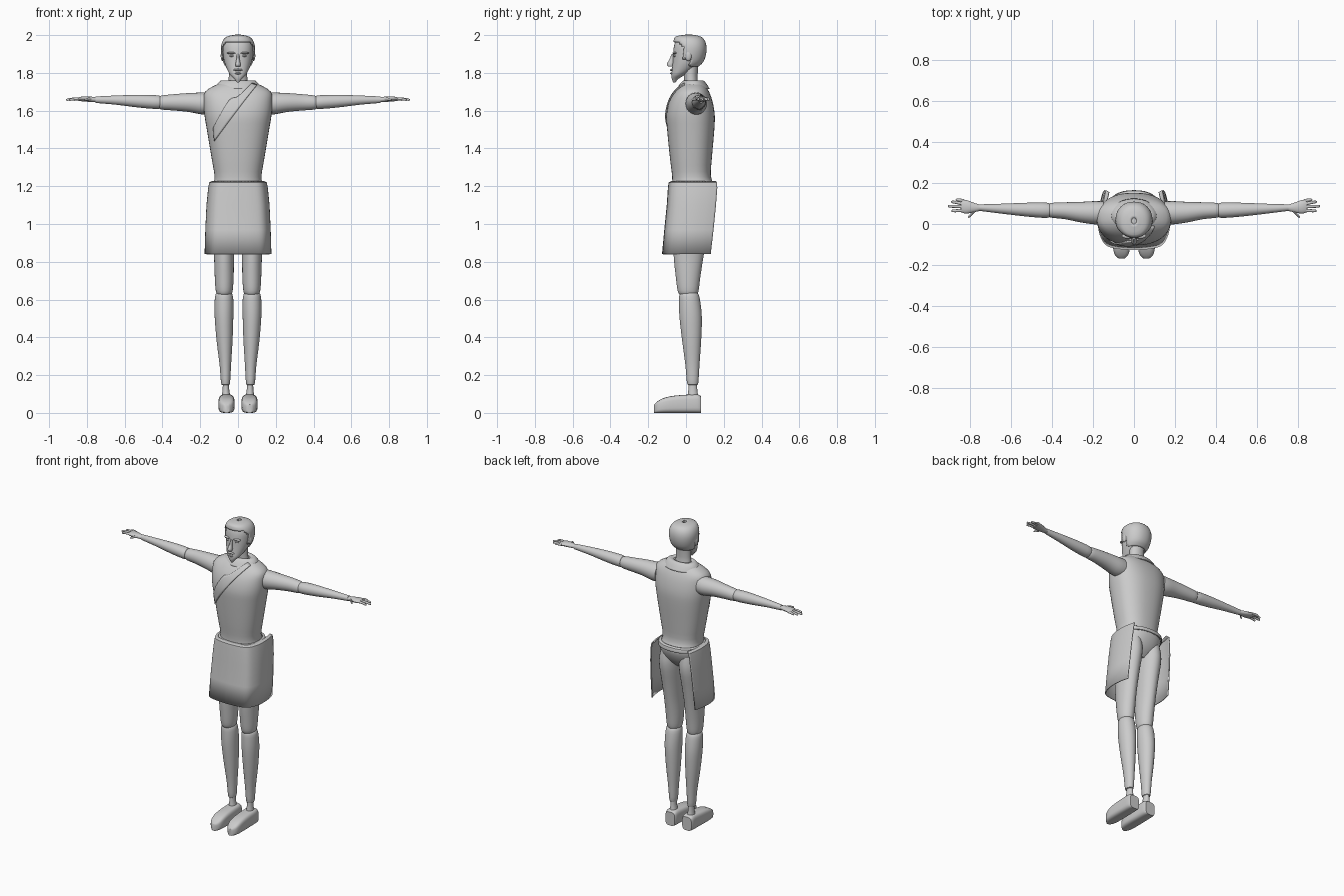
import bpy, bmesh, math
from mathutils import Vector
from mathutils.bvhtree import BVHTree


def finish(name, bm, mirror=False, thick=0.0, angle=40):
    bmesh.ops.recalc_face_normals(bm, faces=bm.faces)
    me = bpy.data.meshes.new(name)
    bm.to_mesh(me)
    bm.free()
    ob = bpy.data.objects.new(name, me)
    bpy.context.collection.objects.link(ob)
    bpy.ops.object.select_all(action='DESELECT')
    ob.select_set(True)
    bpy.context.view_layer.objects.active = ob
    bpy.ops.object.shade_smooth_by_angle(angle=math.radians(angle))
    if thick:
        m = ob.modifiers.new("thickness", 'SOLIDIFY')
        m.thickness, m.offset = thick, 0
    if mirror:
        ob.modifiers.new("mirror", 'MIRROR')
    return ob


def spline(pts, steps):
    """Catmull-Rom through tuples of any length."""
    out = []
    for i in range(len(pts) - 1):
        p = [pts[max(0, min(len(pts) - 1, i + k))] for k in (-1, 0, 1, 2)]
        for s in range(steps):
            t = s / steps
            out.append(tuple(0.5 * (2*b + (c-a)*t + (2*a-5*b+4*c-d)*t*t + (3*b-a-3*c+d)*t**3)
                             for a, b, c, d in zip(*p)))
    return out + [tuple(pts[-1])]


def skin(bm, rows, closed=True, caps=True):
    vs = [[bm.verts.new(p) for p in r] for r in rows]
    n = len(vs[0])
    for a, b in zip(vs, vs[1:]):
        for j in range(n if closed else n - 1):
            k = (j + 1) % n
            bm.faces.new((a[j], a[k], b[k], b[j]))
    if caps:
        bm.faces.new(vs[0])
        bm.faces.new(vs[-1])


def rings(data, axis='z', n=28, p=1.0, steps=3):
    """data: (t, centre u, centre v, radius u, radius v)"""
    rows = []
    for t, cu, cv, ru, rv in spline(data, steps):
        row = []
        for j in range(n):
            a = 2 * math.pi * j / n
            c, s = math.cos(a), math.sin(a)
            u = cu + ru * math.copysign(abs(c) ** p, c)
            v = cv + rv * math.copysign(abs(s) ** p, s)
            row.append({'z': (u, v, t), 'x': (t, u, v), 'y': (u, t, v)}[axis])
        rows.append(row)
    return rows


def loft(name, data, axis='z', n=28, p=1.0, steps=3, mirror=False):
    bm = bmesh.new()
    skin(bm, rings(data, axis, n, p, steps))
    return finish(name, bm, mirror)


def span(rows):
    """(z, half width, y front, y back) to ring data"""
    return [(z, 0, (f + b) / 2, w, (b - f) / 2) for z, w, f, b in rows]


def blob(name, loc, size, mirror=False):
    bm = bmesh.new()
    bmesh.ops.create_uvsphere(bm, u_segments=14, v_segments=8, radius=1)
    for v in bm.verts:
        v.co = Vector(a * b for a, b in zip(v.co, size)) + Vector(loc)
    return finish(name, bm, mirror)


# sleeveless torso
torso_rows = rings(span([(1.20, .135, -.075, .158), (1.25, .124, -.073, .132), (1.35, .14, -.085, .137),
                         (1.5, .165, -.10, .15), (1.58, .178, -.104, .152), (1.65, .182, -.088, .14),
                         (1.70, .174, -.06, .122), (1.735, .12, -.03, .10), (1.752, .07, -.005, .08)]),
                   n=40, p=.85)
bm = bmesh.new()
skin(bm, torso_rows)
tree = BVHTree.FromBMesh(bm)
finish("torso", bm)

# crossed lapel lying on the chest
low = spline([(.10, 1.735), (.04, 1.66), (-.05, 1.54), (-.125, 1.44)], 6)
high = spline([(.075, 1.745), (0, 1.675), (-.05, 1.65), (-.13, 1.51)], 6)
rows = []
for (x0, z0), (x1, z1) in zip(low, high):
    row = []
    for k in range(7):
        x, z = x0 + (x1 - x0) * k / 6, z0 + (z1 - z0) * k / 6
        hit = tree.ray_cast(Vector((x, -1, z)), Vector((0, 1, 0)))[0]
        row.append((x, (hit.y if hit else -.02) - .004, z))
    rows.append(row)
bm = bmesh.new()
skin(bm, rows, closed=False, caps=False)
finish("lapel", bm, thick=.007)

# collar resting on the shoulders
bm = bmesh.new()
skin(bm, rings(span([(1.715, .118, -.045, .122), (1.742, .105, -.028, .105), (1.758, .085, -.01, .088),
                     (1.752, .06, 0, .07)]), n=36), caps=False)
finish("collar", bm, thick=.006)

# neck
loft("neck", [(1.71, 0, .035, .062, .045), (1.76, 0, .026, .05, .036), (1.84, 0, .025, .048, .04)])

# head with tapering chin beard
head = span([(1.75, .006, -.068, -.056), (1.768, .02, -.075, -.04), (1.79, .042, -.077, -.005),
             (1.82, .058, -.074, .04), (1.86, .073, -.07, .083), (1.90, .079, -.068, .098),
             (1.94, .08, -.064, .10), (1.97, .07, -.053, .088), (1.988, .045, -.03, .065),
             (1.996, .01, .005, .025)])
loft("head", head, n=32, p=.92)

# hair cap, open over the face
hair = span([(1.835, .066, -.072, .065), (1.86, .078, -.075, .09), (1.90, .086, -.073, .104),
             (1.94, .087, -.068, .106), (1.972, .077, -.063, .096), (1.991, .055, -.052, .074),
             (2.0, .012, .0, .03)])
bm = bmesh.new()
skin(bm, rings(hair, n=40, p=.92), caps=False)
cut = [f for f in bm.faces if (lambda c: c.z < 1.965 and c.y < -.012 - max(0, c.z - 1.93) * .8
                               or c.z < 1.87 and c.y < .02)(f.calc_center_median())]
bmesh.ops.delete(bm, geom=cut, context='FACES')
finish("hair", bm, thick=.005)

# face details
loft("nose", [(1.9, 0, -.068, .006, .008), (1.87, 0, -.075, .009, .014),
              (1.845, 0, -.082, .014, .02), (1.833, 0, -.08, .012, .014)], n=12)
blob("brow", (.033, -.058, 1.905), (.027, .013, .006), True)
blob("eye", (.032, -.059, 1.89), (.013, .009, .006), True)
blob("moustache", (0, -.075, 1.816), (.025, .01, .006))
blob("lower_lip", (0, -.076, 1.797), (.016, .008, .005))
blob("ear", (.083, .012, 1.89), (.009, .018, .027), True)

# arms
loft("upper_arm", [(.15, .055, 1.638, .055, .058), (.19, .055, 1.638, .057, .058), (.26, .058, 1.643, .05, .05),
                   (.34, .065, 1.644, .041, .043), (.405, .067, 1.643, .036, .037),
                   (.422, .067, 1.643, .027, .028)], 'x', 24, mirror=True)
loft("forearm", [(.412, .067, 1.645, .026, .028), (.425, .067, 1.645, .037, .036), (.52, .07, 1.65, .034, .034),
                 (.65, .075, 1.656, .024, .024), (.755, .08, 1.658, .016, .017)], 'x', 24, mirror=True)
loft("palm", [(.745, .08, 1.658, .013, .012), (.775, .08, 1.66, .021, .014), (.82, .084, 1.662, .033, .013),
              (.845, .088, 1.661, .031, .009)], 'x', 16, mirror=True)
for nm, base, mid, tip in [("little_finger", (.83, .113), (.85, .117), (.872, .118)),
                           ("ring_finger", (.835, .098), (.868, .105), (.895, .108)),
                           ("middle_finger", (.835, .084), (.875, .086), (.91, .087)),
                           ("index_finger", (.83, .067), (.865, .065), (.893, .064)),
                           ("thumb", (.772, .07), (.79, .052), (.812, .036))]:
    rz = .008 if nm == "thumb" else .007
    loft(nm, [(base[0], base[1], 1.661, .008, rz), (mid[0], mid[1], 1.662, .0075, rz),
              (tip[0] - .005, tip[1], 1.658, .006, .006), (tip[0], tip[1], 1.657, .002, .002)],
         'x', 10, mirror=True)

# hips and legs
loft("hips", span([(1.07, .06, .0, .08), (1.11, .105, -.04, .12), (1.16, .13, -.06, .148),
                   (1.205, .135, -.072, .158), (1.222, .12, -.065, .14)]), n=32, p=.9)
loft("thigh", [(1.17, .07, .045, .055, .085), (1.08, .073, .042, .066, .098), (.95, .074, .025, .06, .09),
               (.83, .074, .014, .053, .079), (.72, .073, .011, .05, .065), (.65, .073, .011, .045, .056),
               (.626, .073, .012, .036, .046), (.615, .073, .014, .02, .028)], n=28, mirror=True)
loft("shin", [(.645, .074, .015, .022, .03), (.628, .074, .016, .044, .05), (.58, .074, .02, .05, .057),
              (.5, .074, .025, .049, .059), (.38, .071, .03, .042, .05), (.25, .067, .034, .03, .037),
              (.16, .066, .035, .024, .03), (.148, .066, .035, .017, .022)], n=28, mirror=True)
loft("ankle", [(.155, .064, .036, .016, .022), (.12, .064, .036, .018, .024), (.08, .063, .036, .024, .03)],
     n=20, mirror=True)

# shoes, lofted from heel to toe: flat sole, lowering top
shoe = [(.079, .034, .044), (.06, .04, .049), (0, .042, .048), (-.07, .043, .045), (-.12, .041, .039),
        (-.152, .032, .03), (-.169, .014, .022)]
loft("shoe", [(y, .061, h, w, h) for y, w, h in shoe], 'y', 28, p=.55, mirror=True)

# wrap skirt, open at the back
half = spline([(0, -1), (.45, -.96), (.78, -.82), (.95, -.42), (1, .1), (.97, .6), (.9, 1)], 4)
outline = [(-x, y) for x, y in reversed(half[1:])] + half
rows = []
for z, w, f, b in [(1.226, .135, -.075, .155), (1.218, .15, -.09, .164), (1.19, .155, -.093, .165),
                   (1.1, .164, -.099, .158), (.97, .17, -.112, .145), (.84, .174, -.124, .13)]:
    rows.append([(x * w, (f + b) / 2 + y * (b - f) / 2, z) for x, y in outline])
bm = bmesh.new()
skin(bm, rows, closed=False, caps=False)
finish("wrap_skirt", bm, thick=.006)

# waistband closing the skirt behind
bm = bmesh.new()
skin(bm, rings(span([(1.2, .14, -.082, .163), (1.222, .138, -.08, .16), (1.226, .126, -.072, .145)]),
               n=40, p=.85), caps=False)
finish("waistband", bm, thick=.005)
